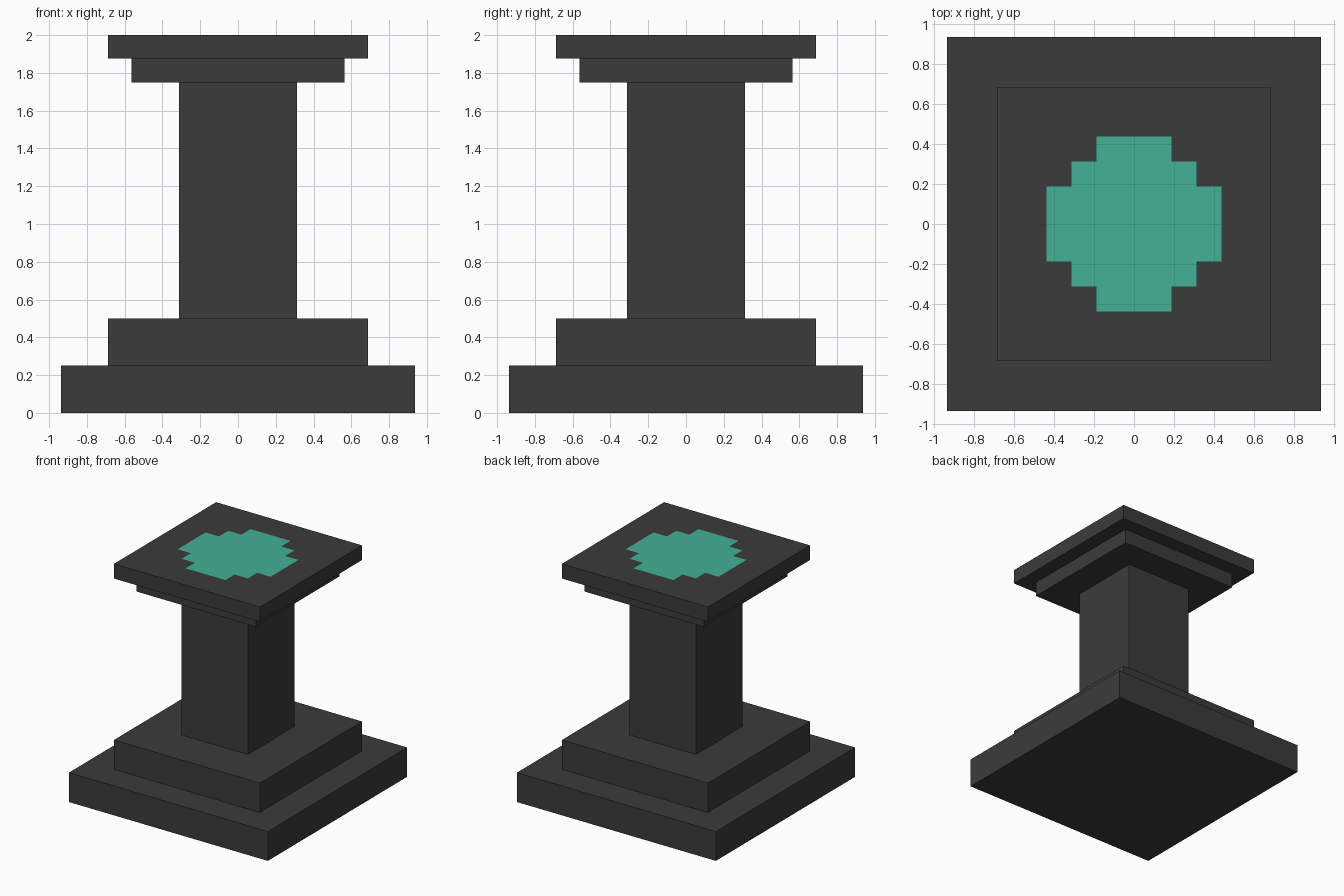
import bpy, bmesh
from mathutils import Vector

if "Cube" in bpy.data.objects:
    bpy.data.objects.remove(bpy.data.objects["Cube"])


def material(name, rgb):
    m = bpy.data.materials.new(name)
    m.diffuse_color = (*rgb, 1.0)
    m.use_nodes = True
    m.node_tree.nodes["Principled BSDF"].inputs["Base Color"].default_value = m.diffuse_color
    return m


STONE = material("dark_stone", (0.044, 0.044, 0.044))
TEAL = material("teal_inlay", (0.056, 0.44, 0.30))


def block(name, half, z0, z1, cuts=()):
    """Square block; optional cut lines score it in x and y."""
    bm = bmesh.new()
    bmesh.ops.create_cube(bm, size=1.0)
    for v in bm.verts:
        v.co = Vector((v.co.x * 2 * half, v.co.y * 2 * half, z0 + (v.co.z + 0.5) * (z1 - z0)))
    for axis in (Vector((1, 0, 0)), Vector((0, 1, 0))):
        for c in cuts:
            for s in (-1, 1):
                bmesh.ops.bisect_plane(bm, geom=bm.verts[:] + bm.edges[:] + bm.faces[:],
                                       plane_co=axis * c * s, plane_no=axis)
    me = bpy.data.meshes.new(name)
    bm.to_mesh(me)
    bm.free()
    me.materials.append(STONE)
    ob = bpy.data.objects.new(name, me)
    bpy.context.collection.objects.link(ob)
    return ob


# Stepped foot, shaft and capital
block("base_plinth", 0.9375, 0.0, 0.25)
block("base_step", 0.6875, 0.25, 0.5)
block("shaft", 0.3125, 0.5, 1.75)
block("capital_step", 0.5625, 1.75, 1.875)

# Top slab with a stepped round inlay flush in its upper face
STEPS = (0.1875, 0.3125, 0.4375)
slab = block("top_slab", 0.6875, 1.875, 2.0, STEPS)
slab.data.materials.append(TEAL)
for f in slab.data.polygons:
    x, y = abs(f.center.x), abs(f.center.y)
    inside = any(x < a and y < b for a, b in zip(STEPS, reversed(STEPS)))
    if f.normal.z > 0.9 and inside:
        f.material_index = 1
